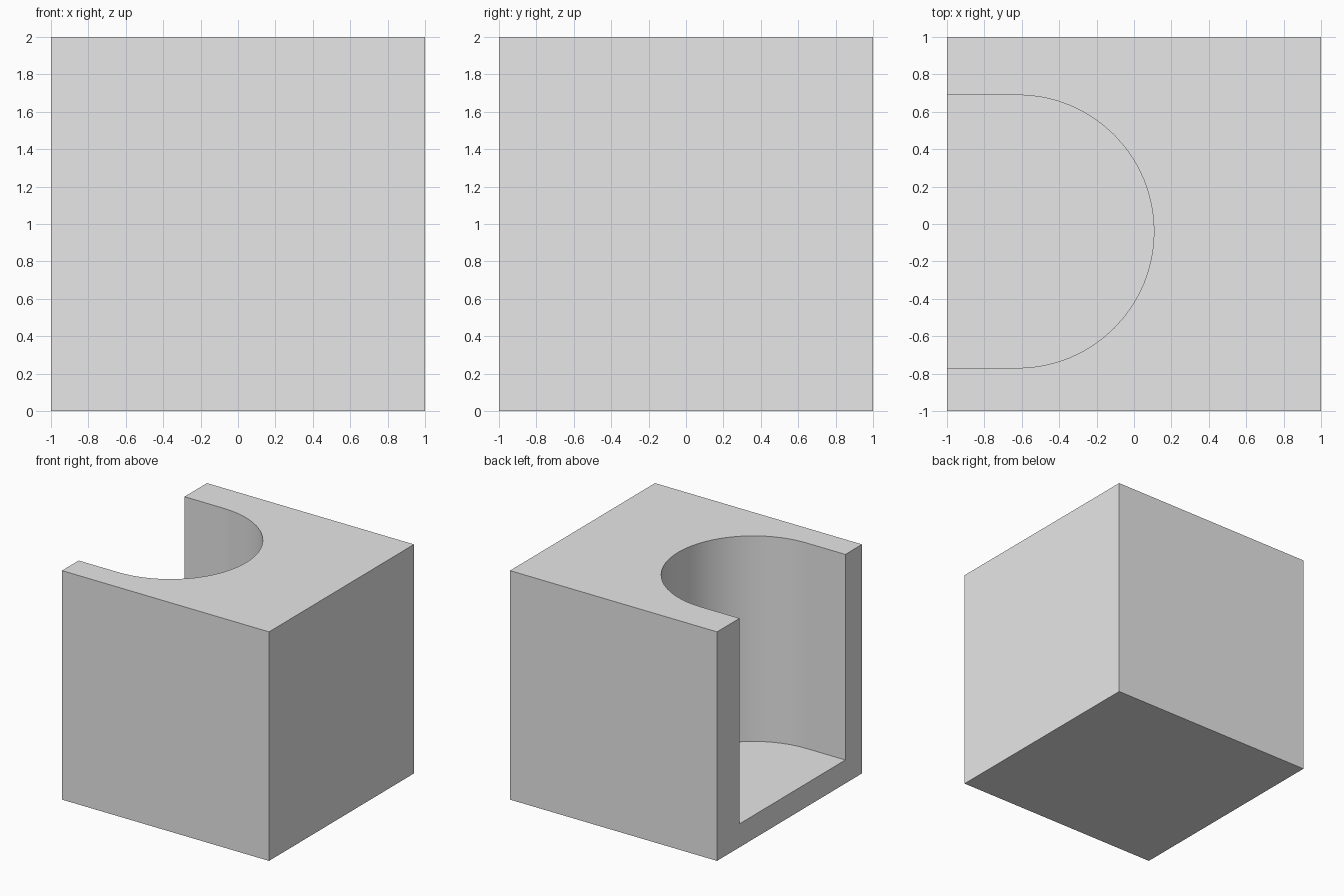
import bpy
import bmesh
from math import pi, sin, cos, radians

old = bpy.data.objects.get("Cube")
if old:
    bpy.data.objects.remove(old, do_unlink=True)

# Slot dimensions
FLOOR = 0.205
RADIUS = 0.73
CX, CY = -0.623, -0.04
STEPS = 32

grey = bpy.data.materials.new("light_grey")
grey.use_nodes = True
grey.diffuse_color = (0.8, 0.8, 0.8, 1)
grey.node_tree.nodes["Principled BSDF"].inputs["Base Color"].default_value = (0.8, 0.8, 0.8, 1)


def extrude_profile(name, outline, z0, z1):
    """Solid prism from a counter-clockwise outline."""
    bm = bmesh.new()
    base = bm.faces.new([bm.verts.new((x, y, z0)) for x, y in outline])
    top = bmesh.ops.extrude_face_region(bm, geom=[base])["geom"]
    verts = [v for v in top if isinstance(v, bmesh.types.BMVert)]
    bmesh.ops.translate(bm, verts=verts, vec=(0, 0, z1 - z0))
    bmesh.ops.recalc_face_normals(bm, faces=bm.faces)
    mesh = bpy.data.meshes.new(name)
    bm.to_mesh(mesh)
    bm.free()
    obj = bpy.data.objects.new(name, mesh)
    bpy.context.collection.objects.link(obj)
    mesh.materials.append(grey)
    return obj


# Solid cube body
block = extrude_profile("slotted_block", [(-1, -1), (1, -1), (1, 1), (-1, 1)], 0, 2)

# Round-ended slot, open at the top and on one side
angles = [pi * (i / STEPS - 0.5) for i in range(STEPS + 1)]
arc = [(CX + RADIUS * cos(a), CY + RADIUS * sin(a)) for a in angles]
outline = [(-1.5, CY - RADIUS)] + arc + [(-1.5, CY + RADIUS)]
cutter = extrude_profile("slot_cutter", outline, FLOOR, 2.5)

# Cut the slot, then drop the cutter
cut = block.modifiers.new("slot", "BOOLEAN")
cut.operation = "DIFFERENCE"
cut.solver = "EXACT"
cut.object = cutter
bpy.ops.object.select_all(action="DESELECT")
block.select_set(True)
bpy.context.view_layer.objects.active = block
bpy.ops.object.modifier_apply(modifier=cut.name)
bpy.data.objects.remove(cutter, do_unlink=True)

# Smooth curved wall, sharp edges elsewhere
bpy.ops.object.shade_smooth_by_angle(angle=radians(30))
